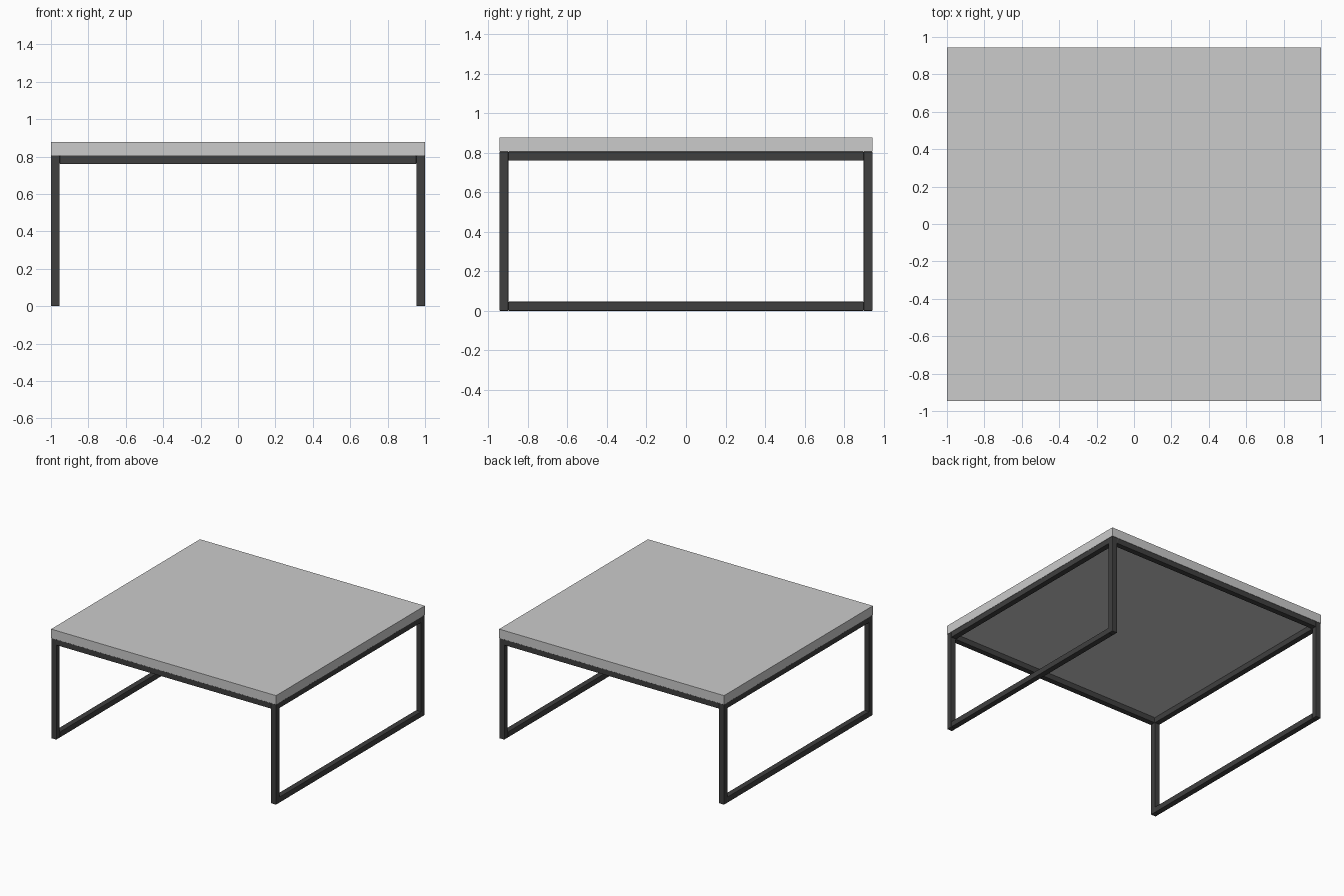
import bpy

if "Cube" in bpy.data.objects:
    bpy.data.objects.remove(bpy.data.objects["Cube"])

X, Y = 1.0, 0.945        # half extents
TOP, SLAB, T = 0.878, 0.806, 0.046   # top height, slab underside, tube size

steel = bpy.data.materials.new("dark_steel")
steel.diffuse_color = (0.05, 0.05, 0.05, 1)
steel.use_nodes = True
steel.node_tree.nodes["Principled BSDF"].inputs["Base Color"].default_value = steel.diffuse_color


def box(name, lo, hi, mat=None, bevel=0.0):
    centre = [(a + b) / 2 for a, b in zip(lo, hi)]
    bpy.ops.mesh.primitive_cube_add(size=1, location=centre)
    ob = bpy.context.object
    ob.name = name
    ob.scale = [b - a for a, b in zip(lo, hi)]
    bpy.ops.object.transform_apply(location=False, rotation=False, scale=True)
    if mat:
        ob.data.materials.append(mat)
    if bevel:
        mod = ob.modifiers.new("bevel", "BEVEL")
        mod.width = bevel
        mod.segments = 2
    return ob


def tube(name, lo, hi):
    return box(name, lo, hi, steel, 0.004)


# Table top
box("table_top", (-X, -Y, SLAB), (X, Y, TOP))

# Legs, full height to the slab
for sx, side in ((-1, "left"), (1, "right")):
    x0, x1 = sorted((sx * X, sx * (X - T)))
    for sy, end in ((-1, "front"), (1, "back")):
        y0, y1 = sorted((sy * Y, sy * (Y - T)))
        tube(f"{end}_{side}_leg", (x0, y0, 0), (x1, y1, SLAB))
    # Side rails under the top and along the floor
    tube(f"{side}_top_rail", (x0, -Y + T, SLAB - T), (x1, Y - T, SLAB))
    tube(f"{side}_floor_rail", (x0, -Y + T, 0), (x1, Y - T, T))

# Front and back rails under the top
for sy, end in ((-1, "front"), (1, "back")):
    y0, y1 = sorted((sy * Y, sy * (Y - T)))
    tube(f"{end}_top_rail", (-X + T, y0, SLAB - T), (X - T, y1, SLAB))
